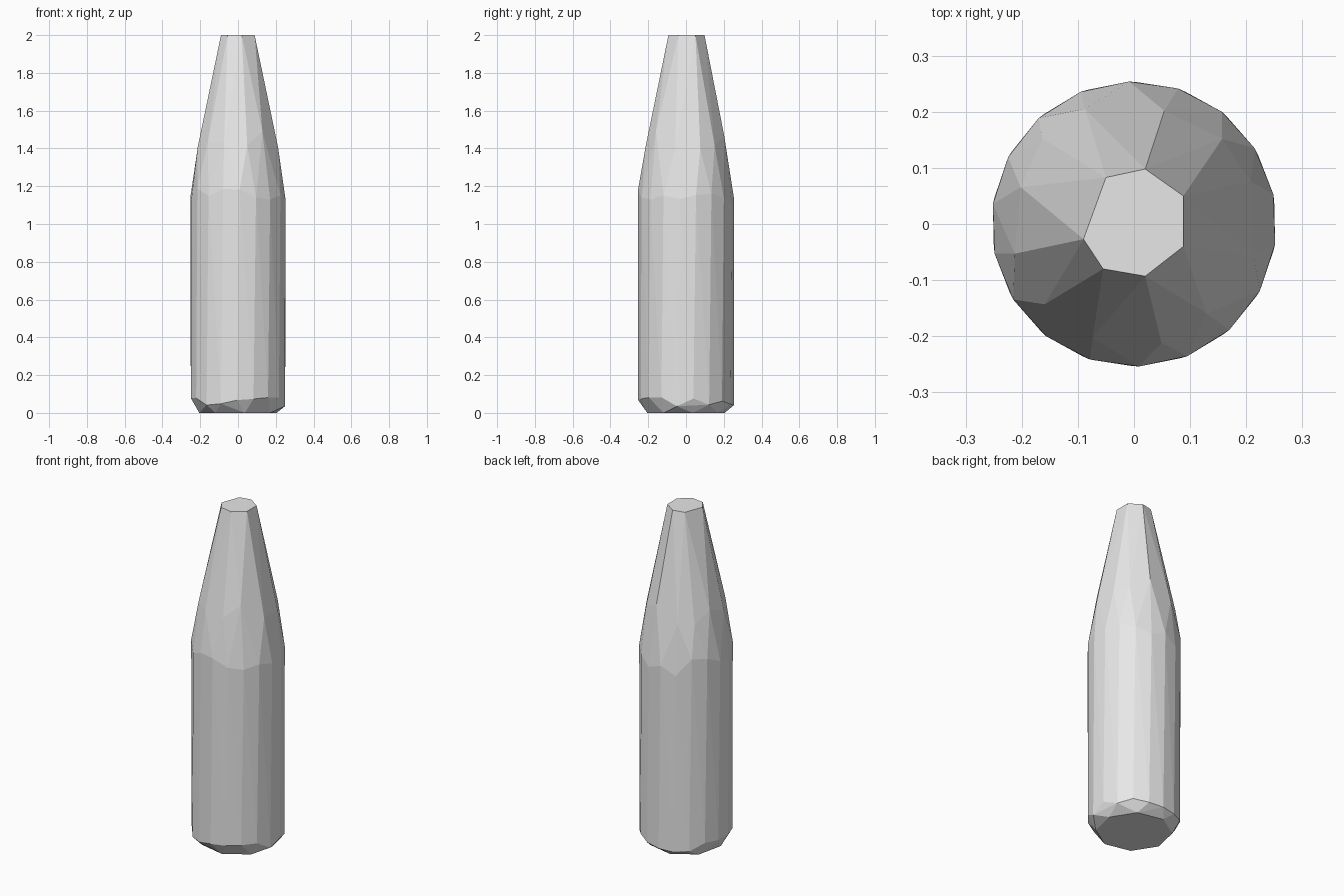
import bpy, bmesh, random
from math import radians, cos, sin

random.seed(4)
cube = bpy.data.objects.get("Cube")
if cube:
    bpy.data.objects.remove(cube, do_unlink=True)

grey = bpy.data.materials.new("plain grey")
grey.use_nodes = True
colour = (0.8, 0.8, 0.8, 1)
grey.diffuse_color = colour
grey.node_tree.nodes["Principled BSDF"].inputs["Base Color"].default_value = colour

bm = bmesh.new()


def ring(angles, radius, low, high):
    """Points around the axis, with heights scattered between low and high."""
    for a in angles:
        z = random.uniform(low, high)
        r = radius(z) if callable(radius) else radius
        bm.verts.new((r * cos(radians(a)), r * sin(radians(a)), z))


def even(count, start):
    return [start + 360 * i / count for i in range(count)]


def taper(z):
    """Radius of the curved shoulder."""
    return 0.252 - 0.12 * (z - 1.18) - 0.1 * (z - 1.18) ** 2


# Flat base, chamfered lower edge, straight body
ring(even(8, 10), 0.208, 0, 0)
ring(even(18, 9), 0.253, 0.03, 0.09)
ring(even(18, 12), 0.254, 1.08, 1.2)

# Uneven shoulder
ring([20, 44, 75, 113, 137, 162, 194, 222, 250, 283, 309, 345], taper, 1.38, 1.49)

# Seven-sided flat tip
for x, y in [(0.02, 0.098), (0.088, 0.05), (0.088, -0.04), (0.02, -0.093),
             (-0.055, -0.08), (-0.09, -0.027), (-0.05, 0.083)]:
    bm.verts.new((x, y, 2))

# Wrap the rings in one faceted skin
hull = bmesh.ops.convex_hull(bm, input=bm.verts[:])
inside = [v for v in bm.verts if not v.link_faces]
bmesh.ops.delete(bm, geom=inside, context='VERTS')
bmesh.ops.dissolve_limit(bm, angle_limit=radians(1.5), verts=bm.verts[:], edges=bm.edges[:])
bmesh.ops.recalc_face_normals(bm, faces=bm.faces[:])

mesh = bpy.data.meshes.new("tapered_body")
bm.to_mesh(mesh)
bm.free()
mesh.materials.append(grey)
body = bpy.data.objects.new("tapered_body", mesh)
bpy.context.collection.objects.link(body)
